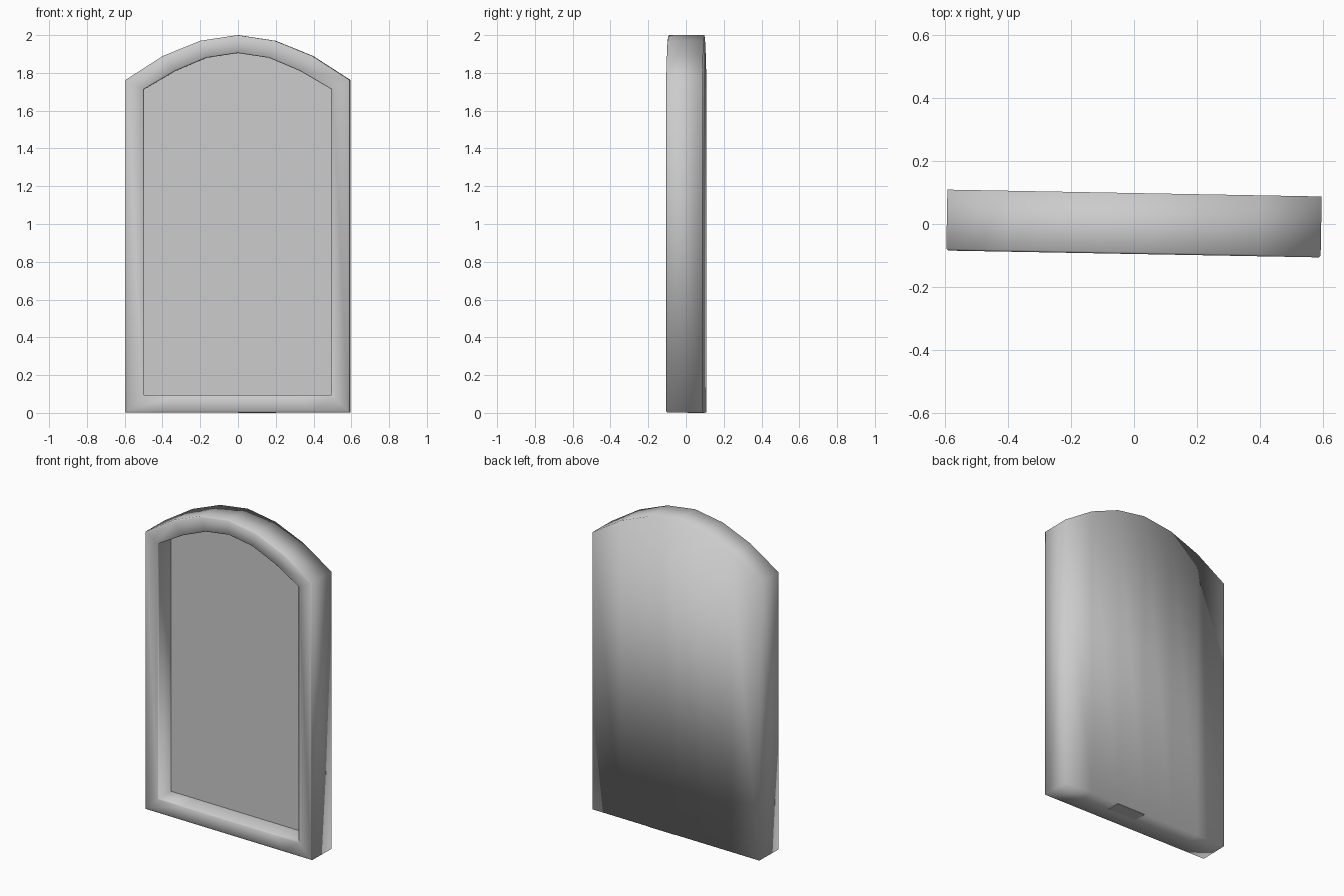
import bpy, bmesh, math

if "Cube" in bpy.data.objects:
    bpy.data.objects.remove(bpy.data.objects["Cube"])

TURN = math.radians(-1.05)
FRONT, BACK, FLOOR = -0.095, 0.098, 0.03
BASE = 0.002
STEPS = range(-3, 4)

stone = bpy.data.materials.new("plain grey")
stone.use_nodes = True
grey = (0.6, 0.6, 0.6, 1)
stone.diffuse_color = grey
stone.node_tree.nodes["Principled BSDF"].inputs["Base Color"].default_value = grey


def arch_loop(bm, half_width, bottom, heights, y):
    """Closed arched outline: bottom left to right, then over the arch."""
    xs = [half_width * i / 3 for i in STEPS]
    low = [bm.verts.new((x, y, bottom)) for x in xs]
    top = [bm.verts.new((x, y, heights[abs(i)])) for i, x in zip(STEPS, xs)]
    return low + top[::-1]


def bridge(bm, a, b):
    n = len(a)
    for i in range(n):
        j = (i + 1) % n
        bm.faces.new((a[i], a[j], b[j], b[i]))


def fill_strips(bm, loop):
    """Vertical strips between the bottom and the arch."""
    n = len(loop)
    for i in range(n // 2 - 1):
        bm.faces.new((loop[i], loop[i + 1], loop[n - 2 - i], loop[n - 1 - i]))


def finish(bm, name, smooth):
    bmesh.ops.recalc_face_normals(bm, faces=bm.faces)
    for f in bm.faces:
        f.smooth = smooth
    mesh = bpy.data.meshes.new(name)
    bm.to_mesh(mesh)
    bm.free()
    mesh.materials.append(stone)
    obj = bpy.data.objects.new(name, mesh)
    obj.rotation_euler.z = TURN
    bpy.context.collection.objects.link(obj)
    return obj


OUTER = (0.593, BASE, (2.0, 1.97, 1.89, 1.763))
INNER = (0.497, 0.095, (1.905, 1.88, 1.81, 1.713))

# Arched body: back, rim, raised front border and recess walls
bm = bmesh.new()
back = arch_loop(bm, *OUTER, BACK)
front = arch_loop(bm, *OUTER, FRONT)
lip = arch_loop(bm, *INNER, FRONT)
inset = arch_loop(bm, *INNER, FLOOR)
fill_strips(bm, back)
bridge(bm, back, front)
bridge(bm, front, lip)
bridge(bm, lip, inset)
fill_strips(bm, inset)
bmesh.ops.recalc_face_normals(bm, faces=bm.faces)
edges = [bm.edges.get((l[i - 1], l[i])) for l in (front, lip) for i in range(len(l))]
bmesh.ops.bevel(bm, geom=edges, offset=0.006, segments=1, affect='EDGES')
body = finish(bm, "arched_body", True)
for p in body.data.polygons:
    # the recessed panel stays crisp
    if p.normal.y < -0.9 and p.center.y > FLOOR - 0.01:
        p.use_smooth = False

# Small flat patch under the base
bm = bmesh.new()
bmesh.ops.create_cube(bm, size=1)
for v in bm.verts:
    v.co.x = 0.1 + v.co.x * 0.2
    v.co.y = 0.055 + v.co.y * 0.085
    v.co.z = (v.co.z + 0.5) * 0.004
finish(bm, "base_patch", False)
